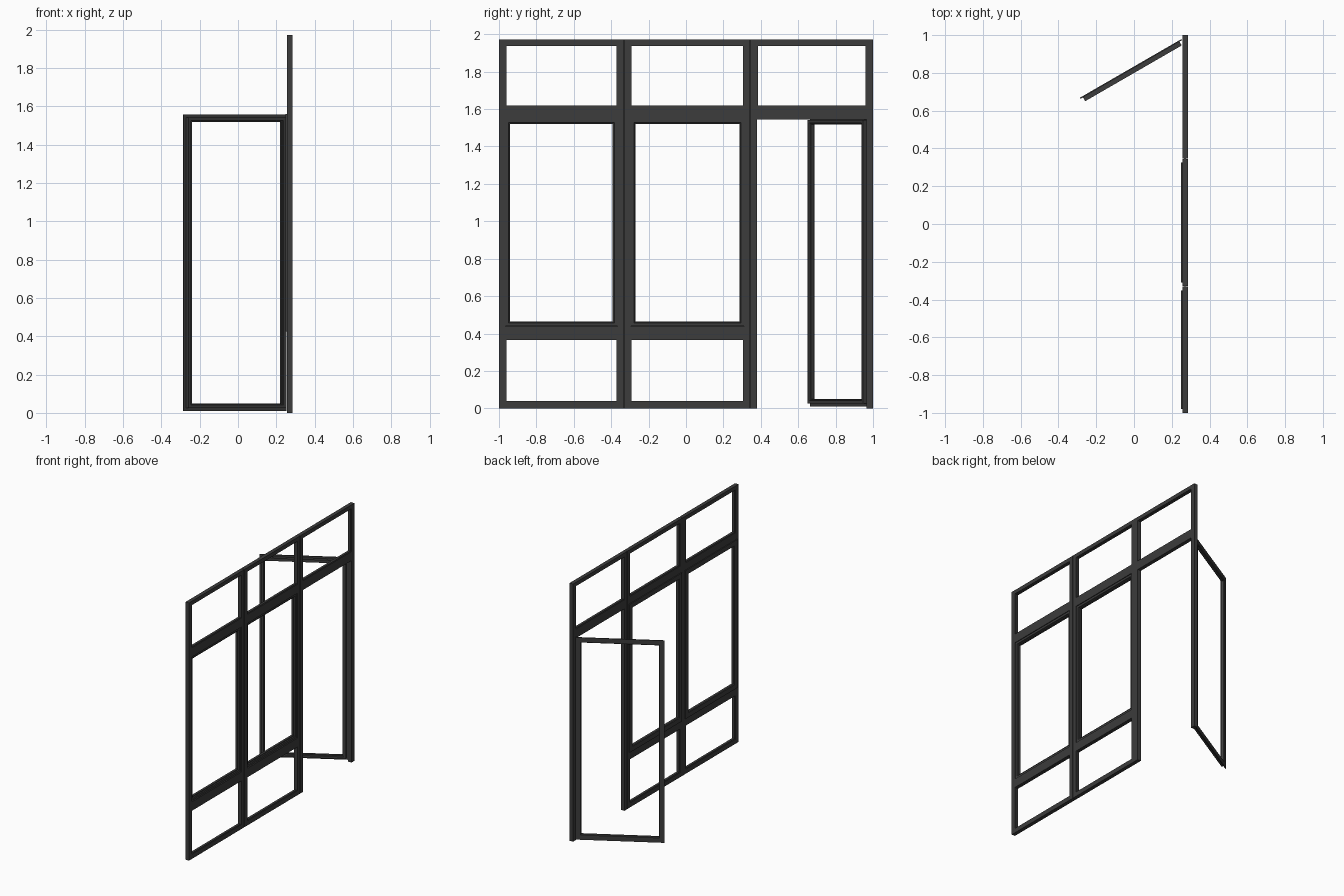
import bpy, bmesh, math
from mathutils import Matrix, Vector

if "Cube" in bpy.data.objects:
    bpy.data.objects.remove(bpy.data.objects["Cube"])

metal = bpy.data.materials.new("dark_grey_metal")
metal.diffuse_color = (0.045, 0.045, 0.045, 1)
metal.use_nodes = True
metal.node_tree.nodes["Principled BSDF"].inputs["Base Color"].default_value = metal.diffuse_color

X0, X1 = 0.256, 0.285          # depth of the fixed frame
H = 1.972


def make(name, bm):
    bmesh.ops.recalc_face_normals(bm, faces=bm.faces)
    me = bpy.data.meshes.new(name)
    bm.to_mesh(me)
    bm.free()
    me.materials.append(metal)
    ob = bpy.data.objects.new(name, me)
    bpy.context.collection.objects.link(ob)
    return ob


def box(bm, x0, x1, y0, y1, z0, z1):
    m = Matrix.Translation(((x0 + x1) / 2, (y0 + y1) / 2, (z0 + z1) / 2)) @ \
        Matrix.Diagonal((x1 - x0, y1 - y0, z1 - z0, 1))
    bmesh.ops.create_cube(bm, size=1, matrix=m)


def ring(bm, y0, y1, z0, z1, profile):
    """Mitred rectangular ring; profile = closed loop of (x, inset) points."""
    loops = []
    for x, d in profile:
        loops.append([bm.verts.new((x, y, z)) for y, z in (
            (y0 + d, z0 + d), (y1 - d, z0 + d), (y1 - d, z1 - d), (y0 + d, z1 - d))])
    n = len(loops)
    for i in range(n):
        a, b = loops[i], loops[(i + 1) % n]
        for k in range(4):
            j = (k + 1) % 4
            bm.faces.new((a[k], a[j], b[j], b[k]))


# sash section: wide flange on the inside, stepped body and glazing lip
SASH = [(0.249, 0.0), (0.249, 0.036), (0.254, 0.04), (0.272, 0.04),
        (0.272, 0.034), (0.279, 0.031), (0.279, 0.015), (0.2555, 0.015), (0.2555, 0.0)]
BEAD = [(0.262, 0.0), (0.262, 0.004), (0.279, 0.004), (0.279, 0.0)]

# fixed frame: three bays, the third one a doorway
bays = [("left", -1.0, -0.332, 0.035, 0.035),
        ("middle", -0.328, 0.343, 0.033, 0.033),
        ("door", 0.346, 1.0, 0.034, 0.035)]
for name, y0, y1, wl, wr in bays:
    bm = bmesh.new()
    a, b = y0 + wl, y1 - wr
    box(bm, X0, X1, y0, a, 0, H)
    box(bm, X0, X1, b, y1, 0, H)
    box(bm, X0, X1, a, b, H - 0.03, H)
    box(bm, X0, X1, a, b, 1.545, 1.615)
    panes = [(1.615, H - 0.03)]
    if name != "door":
        box(bm, X0, X1, a, b, 0, 0.035)
        box(bm, X0, X1, a, b, 0.368, 0.437)
        panes.append((0.035, 0.368))
    make(name + "_bay_frame", bm)
    # glazing beads round the fixed panes
    bm = bmesh.new()
    for z0, z1 in panes:
        ring(bm, a, b, z0, z1, BEAD)
    make(name + "_glazing_bead", bm)
    # window sashes
    if name != "door":
        bm = bmesh.new()
        ring(bm, a - 0.015, b + 0.015, 0.425, 1.56, SASH)
        make(name + "_window_sash", bm)

# thin joining strips behind the seams between bays
bm = bmesh.new()
box(bm, 0.268, 0.272, -0.333, -0.327, 0.0, H)
box(bm, 0.266, 0.274, 0.342, 0.347, 0.0, H)
make("bay_joiners", bm)

# open door leaf, swung 60 degrees about its hinge edge
bm = bmesh.new()
pivot = Vector((0.252, 0.976, 0))
ring(bm, pivot.y - 0.62, pivot.y, 0.01, 1.557, SASH)
rot = Matrix.Translation(pivot) @ Matrix.Rotation(math.radians(-60), 4, 'Z') @ Matrix.Translation(-pivot)
bmesh.ops.transform(bm, matrix=rot, verts=bm.verts)
make("door_leaf", bm)
